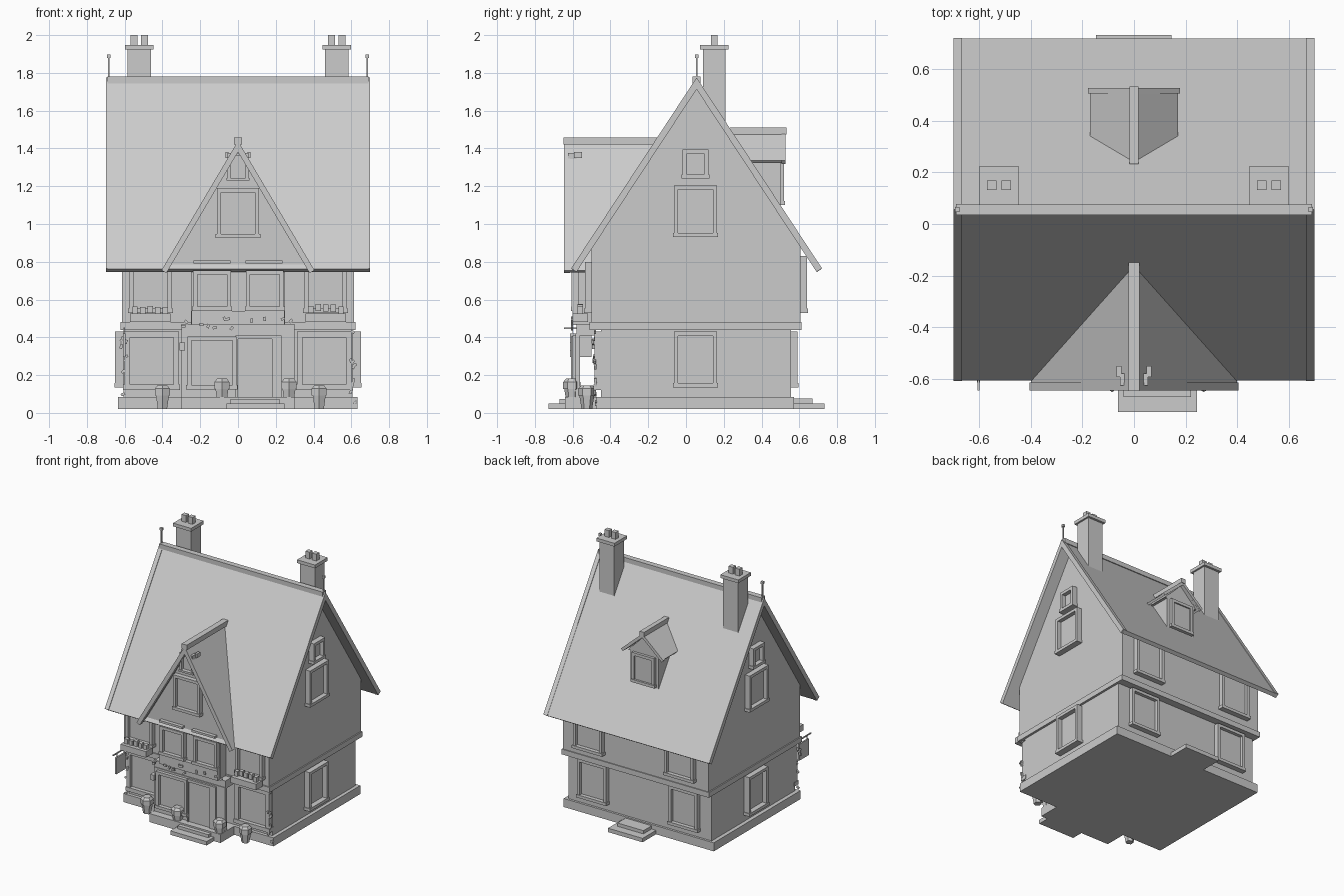
import bpy, bmesh, math, random
from mathutils import Matrix, Vector

if "Cube" in bpy.data.objects:
    bpy.data.objects.remove(bpy.data.objects["Cube"])

random.seed(4)
grey = bpy.data.materials.new("plain grey")
grey.diffuse_color = (0.6, 0.6, 0.6, 1)
grey.use_nodes = True
grey.node_tree.nodes["Principled BSDF"].inputs["Base Color"].default_value = grey.diffuse_color


def finish(name, bm):
    bmesh.ops.recalc_face_normals(bm, faces=bm.faces)
    me = bpy.data.meshes.new(name)
    bm.to_mesh(me)
    bm.free()
    me.materials.append(grey)
    ob = bpy.data.objects.new(name, me)
    bpy.context.collection.objects.link(ob)
    return ob


def add_box(bm, x, y, z, m=Matrix()):
    size = Matrix.Diagonal((x[1] - x[0], y[1] - y[0], z[1] - z[0], 1))
    mid = Matrix.Translation((sum(x) / 2, sum(y) / 2, sum(z) / 2))
    bmesh.ops.create_cube(bm, size=1, matrix=m @ mid @ size)


def box(name, x, y, z):
    bm = bmesh.new()
    add_box(bm, x, y, z)
    return finish(name, bm)


def prism(name, pts, axis, a, b):
    """Extrude a (u, z) outline along x or y."""
    bm = bmesh.new()
    place = (lambda u, z, t: (t, u, z)) if axis == 'x' else (lambda u, z, t: (u, t, z))
    f = bm.faces.new([bm.verts.new(place(u, z, a)) for u, z in pts])
    r = bmesh.ops.extrude_face_region(bm, geom=[f])
    d = (b - a, 0, 0) if axis == 'x' else (0, b - a, 0)
    bmesh.ops.translate(bm, vec=d, verts=[v for v in r['geom'] if isinstance(v, bmesh.types.BMVert)])
    return finish(name, bm)


def gable(c, half, top, eave, t):
    """Chevron outline with square-cut eaves; t is the slab thickness."""
    ln = math.hypot(half, top - eave)
    nx, nz = t * (top - eave) / ln, t * half / ln
    drop = t * ln / half
    return [(c, top), (c + half, eave), (c + half - nx, eave - nz), (c, top - drop),
            (c - half + nx, eave - nz), (c - half, eave)]


def window(name, side, c, wall, half, z0, z1, bar=0.022, depth=0.035):
    """Framed window on the front, back, left or right wall."""
    turn = {'front': 0, 'right': 90, 'back': 180, 'left': 270}[side]
    pos = Vector((c, wall, 0)) if side in ('front', 'back') else Vector((wall, c, 0))
    m = Matrix.Translation(pos) @ Matrix.Rotation(math.radians(turn), 4, 'Z')
    bm = bmesh.new()
    for s in (-1, 1):
        x = sorted((s * half, s * (half - bar)))
        add_box(bm, x, (-depth, 0.01), (z0 + bar, z1 - bar), m)
    add_box(bm, (-half, half), (-depth, 0.01), (z1 - bar, z1), m)
    add_box(bm, (-half - 0.006, half + 0.006), (-depth - 0.005, 0.01), (z0, z0 + bar), m)
    add_box(bm, (-half + bar, half - bar), (-0.01, 0.01), (z0 + bar, z1 - bar), m)
    return finish(name, bm)


# Main body
box("plinth", (-0.635, 0.632), (-0.475, 0.572), (0.02, 0.085))
box("ground_floor", (-0.605, 0.605), (-0.45, 0.555), (0.08, 0.45))
box("floor_band", (-0.622, 0.622), (-0.51, 0.612), (0.44, 0.48))
prism("upper_floor", [(-0.5, 0.47), (0.605, 0.47), (0.605, 0.88), (0.055, 1.73), (-0.5, 0.88)],
      'x', -0.613, 0.613)

# Main roof, edge boards, ridge and finials
prism("main_roof", gable(0.056, 0.662, 1.768, 0.762, 0.028), 'x', -0.69, 0.69)
for s in (-1, 1):
    a, b = sorted((s * 0.667, s * 0.70))
    prism("edge_board", gable(0.056, 0.664, 1.775, 0.765, 0.034), 'x', a, b)
    box("finial_rod", (s * 0.685 - 0.004, s * 0.685 + 0.004), (0.052, 0.06), (1.76, 1.885))
    box("finial_knob", (s * 0.685 - 0.009, s * 0.685 + 0.009), (0.047, 0.065), (1.878, 1.897))
box("ridge_cap", (-0.69, 0.69), (0.035, 0.078), (1.745, 1.78))

# Chimneys
for s in (-1, 1):
    c = s * 0.523
    box("chimney_shaft", (c - 0.063, c + 0.063), (0.09, 0.208), (1.4, 1.93))
    box("chimney_cap", (c - 0.076, c + 0.076), (0.073, 0.225), (1.923, 1.948))
    for d in (-0.028, 0.028):
        box("chimney_pot", (c + d - 0.018, c + d + 0.018), (0.132, 0.168), (1.94, 2.0))

# Front gable
prism("front_gable_wall", [(-0.375, 0.765), (0.375, 0.765), (0, 1.405)], 'y', -0.59, -0.2)
prism("front_gable_roof", gable(0, 0.4, 1.437, 0.755, 0.022), 'y', -0.63, -0.155)
prism("front_gable_board", gable(0, 0.405, 1.44, 0.755, 0.03), 'y', -0.645, -0.615)
box("front_gable_ridge", (-0.022, 0.022), (-0.648, -0.15), (1.42, 1.458))
window("gable_window", 'front', 0, -0.59, 0.112, 0.925, 1.19)
window("gable_top_window", 'front', 0, -0.59, 0.055, 1.23, 1.375, 0.014)
for s in (-1, 1):
    box("gable_peg", (s * 0.058 - 0.009, s * 0.058 + 0.009), (-0.592, -0.55), (1.35, 1.38))
    a, b = sorted((s * 0.04, s * 0.235))
    box("gable_ledge", (a, b), (-0.618, -0.585), (0.79, 0.806))

# Front bay and porch panel
box("bay", (-0.25, 0.25), (-0.57, -0.45), (0.47, 0.77))
box("bay_beam", (-0.3, 0.3), (-0.58, -0.48), (0.41, 0.47))
box("bay_sill", (-0.246, 0.246), (-0.6, -0.56), (0.465, 0.54))
box("porch_panel", (-0.3, 0.3), (-0.585, -0.56), (0.08, 0.42))
box("porch_base", (-0.3, 0.3), (-0.64, -0.46), (0.02, 0.085))
for c in (-0.137, 0.142):
    window("bay_window", 'front', c, -0.57, 0.1, 0.54, 0.755)
window("porch_window", 'front', -0.138, -0.575, 0.13, 0.125, 0.405)
box("door", (0.0, 0.18), (-0.59, -0.57), (0.07, 0.39))
for x in ((-0.012, 0.0), (0.18, 0.23)):
    box("door_post", x, (-0.6, -0.57), (0.07, 0.41))
box("door_lintel", (-0.012, 0.23), (-0.6, -0.57), (0.39, 0.41))

# Steps
box("front_step_low", (-0.062, 0.245), (-0.728, -0.6), (0.02, 0.05))
box("front_step_high", (-0.04, 0.22), (-0.67, -0.59), (0.05, 0.073))
box("back_step_low", (-0.147, 0.145), (0.56, 0.733), (0.02, 0.05))
box("back_step_high", (-0.11, 0.11), (0.56, 0.67), (0.05, 0.075))

# Windows on the main walls
for s in (-1, 1):
    window("front_low_window", 'front', s * 0.457, -0.45, 0.145, 0.12, 0.43, 0.03)
    window("front_high_window", 'front', s * 0.463, -0.5, 0.113, 0.53, 0.8)
    window("back_low_window", 'back', s * 0.385, 0.555, 0.122, 0.135, 0.43)
    window("back_high_window", 'back', s * 0.385, 0.605, 0.122, 0.53, 0.83)
    side = 'right' if s > 0 else 'left'
    window("side_low_window", side, 0.05, s * 0.605, 0.114, 0.135, 0.43, depth=0.045)
    window("side_high_window", side, 0.05, s * 0.613, 0.114, 0.93, 1.205, depth=0.04)
    window("side_top_window", side, 0.05, s * 0.613, 0.068, 1.24, 1.395, depth=0.04)
    # Flower boxes
    box("flower_box", (s * 0.465 - 0.107, s * 0.465 + 0.107), (-0.6, -0.52), (0.48, 0.526))
    for k in range(5):
        c, z = s * 0.465 - 0.08 + 0.04 * k, 0.54 + random.uniform(0, 0.02)
        box("flower", (c - 0.014, c + 0.014), (-0.575, -0.545), (z - 0.02, z + 0.018))

# Back dormer
box("dormer_body", (-0.12, 0.12), (0.1, 0.5), (1.09, 1.36))
prism("dormer_gable", [(-0.14, 1.325), (0.14, 1.325), (0, 1.465)], 'y', 0.1, 0.5)
prism("dormer_roof", gable(0, 0.17, 1.488, 1.335, 0.018), 'y', 0.2, 0.515)
prism("dormer_board", gable(0, 0.178, 1.492, 1.335, 0.022), 'y', 0.505, 0.528)
box("dormer_ridge", (-0.018, 0.018), (0.232, 0.532), (1.475, 1.51))
window("dormer_window", 'back', 0, 0.5, 0.095, 1.1, 1.325, depth=0.02)

# Potted shrubs
for x, y, z in ((-0.4, -0.525, 0.02), (-0.245, -0.525, 0.02), (0.43, -0.525, 0.02),
                (-0.085, -0.605, 0.055), (0.27, -0.605, 0.055)):
    for nm, r1, r2, h0, h1 in (("pot", 0.028, 0.04, 0, 0.075), ("shrub", 0.046, 0.046, 0.072, 0.108),
                               ("shrub_top", 0.046, 0.03, 0.108, 0.126)):
        bm = bmesh.new()
        bmesh.ops.create_cone(bm, cap_ends=True, segments=6, radius1=r1, radius2=r2, depth=h1 - h0,
                              matrix=Matrix.Translation((x, y, z + (h0 + h1) / 2)))
        finish(nm, bm)

# Hanging sign and lantern
box("sign_rod", (-0.606, -0.598), (-0.645, -0.44), (0.445, 0.453))
box("sign_board", (-0.608, -0.596), (-0.615, -0.5), (0.295, 0.42))
for y in (-0.6, -0.515):
    box("sign_hook", (-0.604, -0.6), (y - 0.002, y + 0.002), (0.42, 0.447))
box("lantern", (-0.31, -0.28), (-0.615, -0.58), (0.33, 0.372))

# Climbing leaves
bm = bmesh.new()
spots = [(s * random.uniform(0.59, 0.625), -0.475 - random.uniform(0, 0.02), random.uniform(0.03, 0.43))
         for s in (-1, 1) for _ in range(10)]
spots += [(random.uniform(-0.3, 0.3), -0.603, random.uniform(0.44, 0.5)) for _ in range(12)]
for p in spots:
    turn = Matrix.Rotation(random.uniform(0, 3), 4, 'Y')
    add_box(bm, (-0.007, 0.007), (-0.006, 0.006), (-0.011, 0.011), Matrix.Translation(p) @ turn)
finish("leaves", bm)
